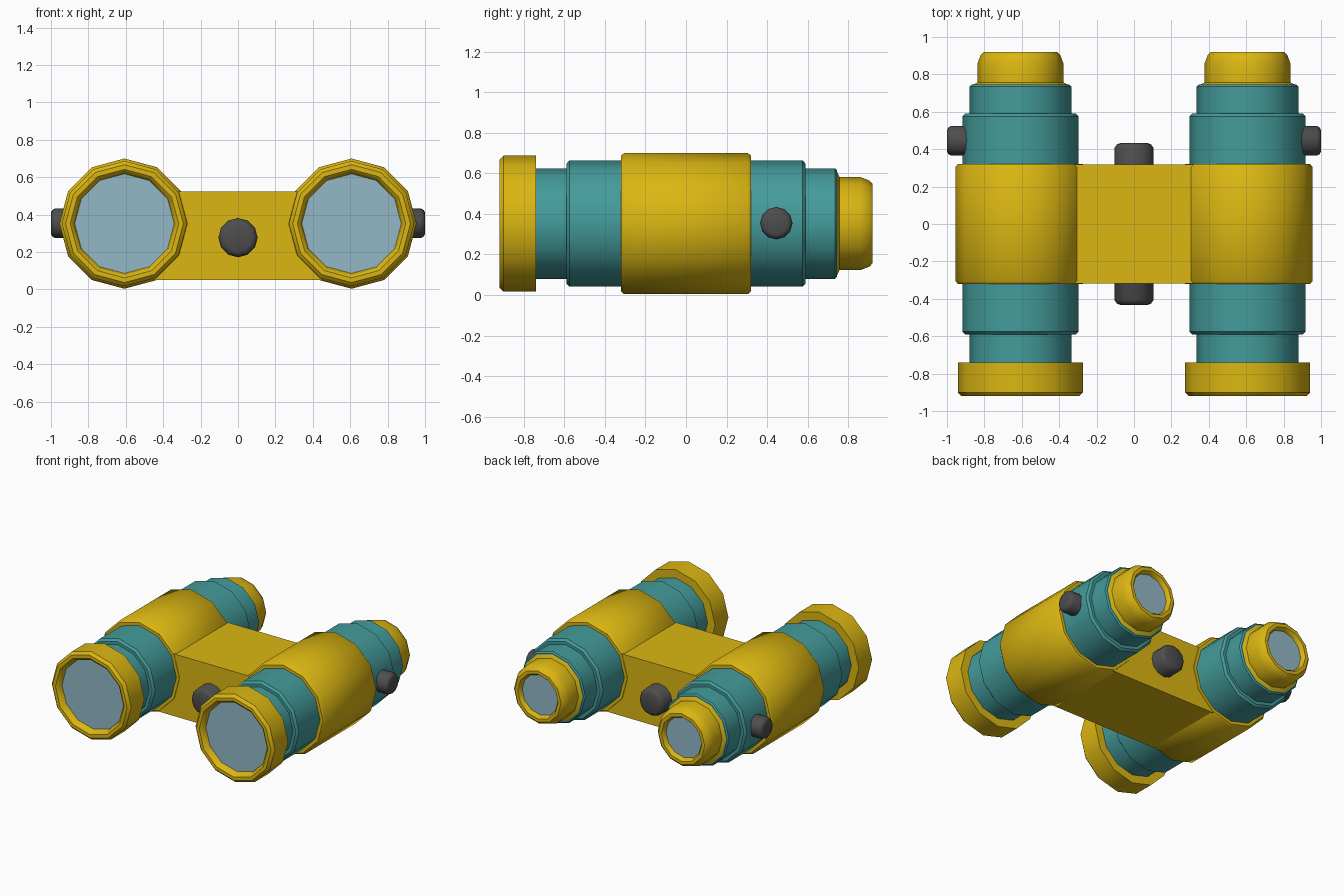
import bpy, bmesh, math
from mathutils import Matrix

if "Cube" in bpy.data.objects:
    bpy.data.objects.remove(bpy.data.objects["Cube"])

BX, BZ, SIDES = 0.607, 0.352, 12   # barrel axis position and facet count


def material(name, rgb):
    m = bpy.data.materials.new(name)
    m.diffuse_color = (*rgb, 1)
    m.use_nodes = True
    m.node_tree.nodes["Principled BSDF"].inputs["Base Color"].default_value = m.diffuse_color
    return m


yellow = material("mustard yellow", (0.71, 0.47, 0.006))
teal = material("teal", (0.058, 0.33, 0.33))
dark = material("dark grey", (0.075, 0.075, 0.075))
glass = material("pale blue glass", (0.29, 0.48, 0.57))


def finish(bm, name, mat, angle=40):
    bmesh.ops.recalc_face_normals(bm, faces=bm.faces)
    me = bpy.data.meshes.new(name)
    bm.to_mesh(me)
    bm.free()
    me.materials.append(mat)
    ob = bpy.data.objects.new(name, me)
    bpy.context.collection.objects.link(ob)
    bpy.ops.object.select_all(action='DESELECT')
    ob.select_set(True)
    bpy.context.view_layer.objects.active = ob
    bpy.ops.object.shade_smooth_by_angle(angle=math.radians(angle))
    return ob


def lathe(name, profile, centre, mat, axis='Y', caps=True):
    """Turn (position along axis, radius) pairs around the given axis."""
    bm = bmesh.new()
    rings = []
    for p, r in profile:
        ring = []
        for k in range(SIDES):
            a = math.tau * k / SIDES
            ring.append(bm.verts.new((r * math.cos(a), p, r * math.sin(a))))
        rings.append(ring)
    for a, b in zip(rings, rings[1:]):
        for k in range(SIDES):
            j = (k + 1) % SIDES
            bm.faces.new((a[k], a[j], b[j], b[k]))
    if caps:
        bm.faces.new(rings[0])
        if len(rings) > 1:
            bm.faces.new(rings[-1])
    if axis == 'X':
        bm.transform(Matrix.Rotation(-math.pi / 2, 4, 'Z'))
    bm.transform(Matrix.Translation(centre))
    return finish(bm, name, mat)


for side, s in (("left", -1), ("right", 1)):
    c = (s * BX, 0, BZ)
    # yellow middle sleeve
    lathe(side + "_sleeve", [(-0.32, 0.335), (-0.305, 0.348),
                             (0.305, 0.348), (0.32, 0.335)], c, yellow)
    # stepped teal barrel
    lathe(side + "_barrel", [(-0.76, 0.272), (-0.59, 0.272), (-0.59, 0.295),
                             (-0.575, 0.311), (0.575, 0.311), (0.59, 0.295),
                             (0.59, 0.272), (0.735, 0.272), (0.745, 0.262)], c, teal)
    # hollow front ring and its lens
    lathe(side + "_front_ring", [(-0.74, 0.26), (-0.74, 0.335), (-0.90, 0.335),
                                 (-0.92, 0.315), (-0.92, 0.29), (-0.905, 0.272),
                                 (-0.86, 0.263), (-0.74, 0.26)], c, yellow, caps=False)
    lathe(side + "_front_lens", [(-0.875, 0.266)], c, glass)
    # hollow eyepiece and its lens
    lathe(side + "_eyepiece", [(0.74, 0.265), (0.757, 0.229), (0.86, 0.229),
                               (0.905, 0.212), (0.92, 0.195), (0.92, 0.17),
                               (0.905, 0.158), (0.86, 0.153), (0.74, 0.15)],
          c, yellow, caps=False)
    lathe(side + "_eye_lens", [(0.885, 0.156)], c, glass)
    # small side knob
    lathe(side + "_side_knob", [(s * 0.24, 0.08), (s * 0.37, 0.08),
                                (s * 0.387, 0.07), (s * 0.393, 0.055)],
          (s * BX, 0.445, 0.354), dark, axis='X')

# bridge joining the sleeves, its ends buried inside them
bm = bmesh.new()
outline = [(-0.45, 0.05), (0.45, 0.05), (0.35, 0.525), (-0.35, 0.525)]
face = bm.faces.new([bm.verts.new((x, -0.318, z)) for x, z in outline])
ext = bmesh.ops.extrude_face_region(bm, geom=[face])
for v in ext["geom"]:
    if isinstance(v, bmesh.types.BMVert):
        v.co.y = 0.318
bridge = finish(bm, "bridge", yellow, 30)

# focus shaft passing through the bridge
lathe("focus_knob", [(-0.432, 0.075), (-0.425, 0.092), (-0.405, 0.105),
                     (0.405, 0.105), (0.425, 0.092), (0.432, 0.075)],
      (0, 0, 0.277), dark)
